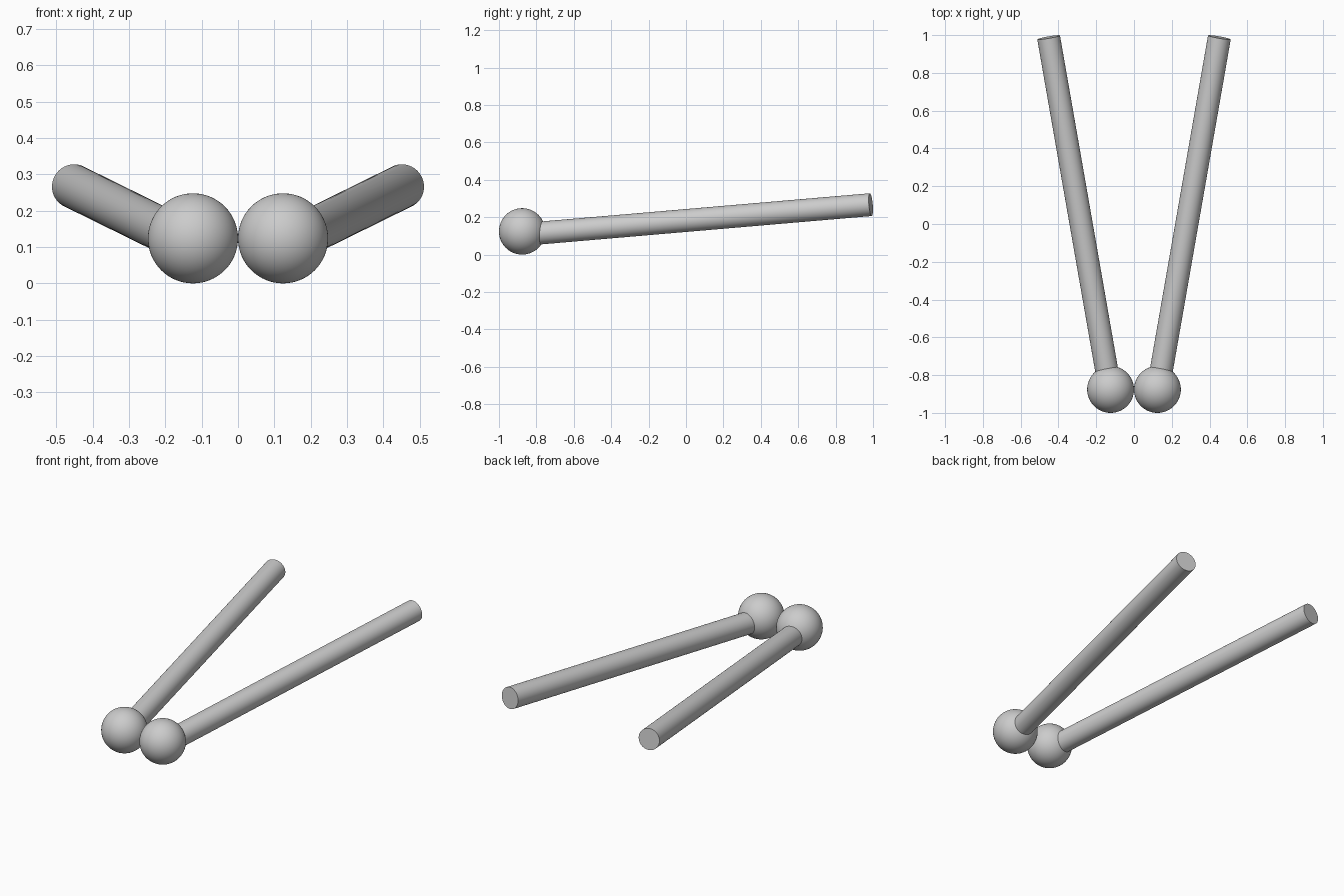
import bpy
from mathutils import Vector

if "Cube" in bpy.data.objects:
    bpy.data.objects.remove(bpy.data.objects["Cube"])

BALL_R = 0.124
ROD_R = 0.061


def smooth(obj):
    bpy.ops.object.select_all(action='DESELECT')
    obj.select_set(True)
    bpy.context.view_layer.objects.active = obj
    bpy.ops.object.shade_smooth_by_angle()


def rod(name, start, end, radius):
    a, b = Vector(start), Vector(end)
    d = b - a
    bpy.ops.mesh.primitive_cylinder_add(
        vertices=64, radius=radius, depth=d.length, location=(a + b) / 2,
        rotation=d.to_track_quat('Z', 'Y').to_euler())
    obj = bpy.context.object
    obj.name = name
    smooth(obj)


for side, s in (("left", -1), ("right", 1)):
    # Round head, touching its twin at the centre line
    bpy.ops.mesh.primitive_uv_sphere_add(
        segments=64, ring_count=32, radius=BALL_R,
        location=(s * BALL_R, -1 + BALL_R, BALL_R))
    ball = bpy.context.object
    ball.name = side + "_ball"
    smooth(ball)
    # Slim stick spreading outward and rising to the back
    rod(side + "_stick", (s * 0.127, -0.876, 0.107),
        (s * 0.452, 0.988, 0.267), ROD_R)
